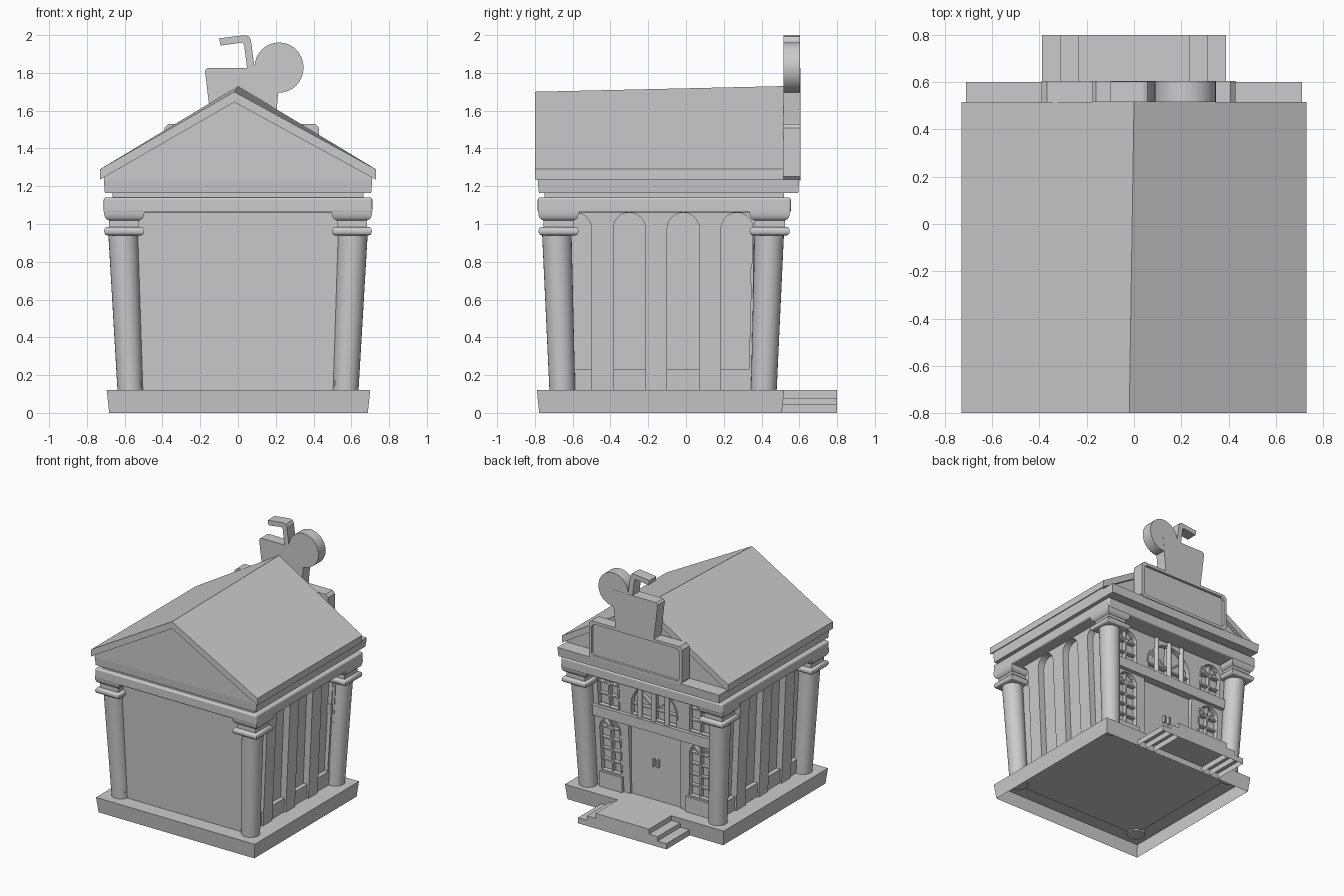
import bpy, bmesh, math
from mathutils import Vector

if "Cube" in bpy.data.objects:
    bpy.data.objects.remove(bpy.data.objects["Cube"])

FLOOR, CY = 0.12, -0.12          # floor level, centre of the building in y


def make(name, verts, faces, smooth=False, fix=True):
    me = bpy.data.meshes.new(name)
    me.from_pydata(verts, [], faces)
    if fix:
        bm = bmesh.new()
        bm.from_mesh(me)
        bmesh.ops.remove_doubles(bm, verts=bm.verts, dist=1e-5)
        bmesh.ops.recalc_face_normals(bm, faces=bm.faces)
        bm.to_mesh(me)
        bm.free()
    if smooth:
        me.shade_smooth()
        me.set_sharp_from_angle(angle=math.radians(35))
    ob = bpy.data.objects.new(name, me)
    bpy.context.collection.objects.link(ob)
    return ob


def flare(ob, kx=0.08, ky=0.0):
    """Lean a part outwards with height."""
    for v in ob.data.vertices:
        t = v.co.z - FLOOR
        v.co.x *= 1 + kx * t
        v.co.y = CY + (v.co.y - CY) * (1 + ky * t)
    return ob


def box(name, x0, x1, y0, y1, z0, z1, grow=0.0, hollow=False, bevel=0.0):
    """Box whose bottom is smaller by grow; hollow leaves the bottom open."""
    g = grow
    v = [(x0+g, y0+g, z0), (x1-g, y0+g, z0), (x1-g, y1-g, z0), (x0+g, y1-g, z0),
         (x0, y0, z1), (x1, y0, z1), (x1, y1, z1), (x0, y1, z1)]
    f = [(4, 5, 6, 7), (0, 1, 5, 4), (1, 2, 6, 5), (2, 3, 7, 6), (3, 0, 4, 7)]
    ob = make(name, v, f if hollow else f + [(3, 2, 1, 0)], fix=False)
    if bevel:
        m = ob.modifiers.new("round", 'BEVEL')
        m.width, m.segments, m.harden_normals = bevel, 4, True
        ob.data.shade_smooth()
    return ob


def loft(name, a, ya, b, yb, smooth=False):
    """Join two xz profiles along y."""
    n = len(a)
    v = [(x, ya, z) for x, z in a] + [(x, yb, z) for x, z in b]
    f = [(i, (i+1) % n, n+(i+1) % n, n+i) for i in range(n)]
    return make(name, v, f + [tuple(range(n)), tuple(range(n, 2*n))], smooth)


def plate(name, loops, d0, d1, axis='y', smooth=False):
    """Flat outline with holes, thickened from d0 to d1 along an axis."""
    cu = bpy.data.curves.new(name, 'CURVE')
    cu.dimensions, cu.fill_mode = '2D', 'BOTH'
    cu.extrude = abs(d1 - d0) / 2
    for pts in loops:
        s = cu.splines.new('POLY')
        s.points.add(len(pts) - 1)
        for p, (u, v) in zip(s.points, pts):
            p.co = (u, v, 0, 1)
        s.use_cyclic_u = True
    tmp = bpy.data.objects.new("helper", cu)
    bpy.context.collection.objects.link(tmp)
    me = bpy.data.meshes.new_from_object(tmp.evaluated_get(bpy.context.evaluated_depsgraph_get()))
    mid = (d0 + d1) / 2
    co = [v.co for v in me.vertices]
    verts = [(c.x, mid + c.z, c.y) if axis == 'y' else (mid + c.z, c.x, c.y) for c in co]
    faces = [tuple(p.vertices) for p in me.polygons]
    bpy.data.objects.remove(tmp)
    bpy.data.curves.remove(cu)
    bpy.data.meshes.remove(me)
    return make(name, verts, faces, smooth)


def rect(u0, u1, v0, v1, c=0.0):
    if not c:
        return [(u0, v0), (u1, v0), (u1, v1), (u0, v1)]
    return [(u0+c, v0), (u1-c, v0), (u1, v0+c), (u1, v1-c),
            (u1-c, v1), (u0+c, v1), (u0, v1-c), (u0, v0+c)]


def arch(c, r, z0, z1, n=12):
    """Round-headed opening, apex at z1."""
    return [(c-r, z0), (c+r, z0)] + [(c + r*math.cos(math.pi*i/n),
            z1 - r + r*math.sin(math.pi*i/n)) for i in range(n + 1)]


def lathe(name, prof, n, cx, cy):
    """Turned part; n = 4 gives a square section."""
    k, off = (math.sqrt(2), math.pi/4) if n == 4 else (1, 0)
    v, f = [], []
    for j, (r, z) in enumerate(prof):
        for i in range(n):
            a = off + 2*math.pi*i/n
            v.append((cx + k*r*math.cos(a), cy + k*r*math.sin(a), z))
    for j in range(len(prof) - 1):
        f += [(j*n+i, j*n+(i+1) % n, (j+1)*n+(i+1) % n, (j+1)*n+i) for i in range(n)]
    m = len(prof) * n
    return make(name, v, f + [tuple(range(n)), tuple(range(m-n, m))], True)


# Base and side-stepped landing, open underneath
box("base", -0.695, 0.70, -0.79, 0.52, 0, FLOOR, 0.013, True)
for i, (w, h) in enumerate([(0.235, 0.12), (0.31, 0.08), (0.388, 0.045)]):
    box(f"step_{i}", -w, w, 0.51, 0.80, 0, h, 0, True)

# Body core
flare(box("body", -0.52, 0.52, -0.67, 0.335, 0.11, 1.07), 0.08, 0.06)

# Side walls with arched niches and sills
centres = [-0.585, -0.30, -0.015, 0.27]
for s in (-1, 1):
    flare(plate("side_wall", [rect(-0.69, 0.375, 0.11, 1.075)] +
                [arch(c, 0.085, 0.117, 1.06) for c in centres], s*0.51, s*0.57, 'x', True))
    for c in centres:
        x0, x1 = sorted((s*0.50, s*0.555))
        flare(box("niche_sill", x0, x1, c-0.085, c+0.085, 0.11, 0.23))

# Facade wall with door and window openings
windows = [(c, 0.095, z0, z1) for c in (-0.38, 0.38) for z0, z1 in ((0.24, 0.685), (0.76, 1.04))]
windows.append((0, 0.20, 0.76, 1.045))
flare(plate("facade", [rect(-0.55, 0.55, 0.11, 1.07), rect(-0.22, 0.22, 0.117, 0.69)] +
            [arch(*w) for w in windows], 0.33, 0.38, 'y', True), 0.08, 0.06)
for c, r, z0, z1 in windows:
    zs = z1 - r
    parts = [plate("window_frame", [arch(c, r, z0, z1), arch(c, r-0.012, z0+0.012, z1-0.012)],
                   0.345, 0.384, 'y', True)]
    parts.append(box("window_mullion", c-0.006, c+0.006, 0.33, 0.367, z0, z1-0.01))
    rows = max(1, round((zs - z0) / 0.1))
    for i in range(1, rows + 1):
        z = z0 + (zs - z0) * i / rows
        parts.append(box("window_bar", c-r+0.01, c+r-0.01, 0.33, 0.365, z-0.006, z+0.006))
    for a in (math.radians(40), math.radians(140)):      # fan bars
        d = Vector((math.cos(a), math.sin(a)))
        p = Vector((-d.y, d.x)) * 0.006
        o, e = Vector((c, zs)), Vector((c, zs)) + d * (r - 0.01)
        parts.append(plate("window_fan_bar", [[o-p, e-p, e+p, o+p]], 0.33, 0.365))
    for ob in parts:
        flare(ob, 0.08, 0.06)
for c in (-0.38, 0.38):
    box("window_plinth", c-0.1, c+0.1, 0.35, 0.405, 0.115, 0.24)

# Door, handles, beam and upper pillars
box("door", -0.225, 0.225, 0.33, 0.365, 0.115, 0.70)
for s in (-1, 1):
    box("door_handle", s*0.02-0.008, s*0.02+0.008, 0.36, 0.39, 0.39, 0.45, 0, False, 0.005)
box("facade_beam", -0.58, 0.58, 0.34, 0.43, 0.685, 0.765)
for x in (-0.12, 0, 0.12):
    lathe("upper_pillar", [(0.02, 0.76), (0.02, 1.07)], 12, x, 0.405)

# Corner columns with square rings and capitals
ring = [(0.09 + 0.016*math.cos(math.radians(a)), 0.9625 + 0.0225*math.sin(math.radians(a)))
        for a in range(-90, 91, 30)]
cap = [(0.08, 0.98), (0.08, 1.018)] + [(0.083 + 0.025*math.sin(math.radians(a)),
       1.07 - 0.05*math.cos(math.radians(a))) for a in range(30, 91, 15)] + [(0.108, 1.08)]
for s in (-1, 1):
    for yb, yt in ((-0.655, -0.675), (0.412, 0.443)):
        flare(lathe("column", [(0.068, 0.10), (0.074, 0.95)], 28, s*0.57, yb), 0.08, 0.065)
        lathe("column_ring", ring, 4, s*0.603, yt)
        lathe("column_capital", cap, 4, s*0.603, yt)

# Entablature
box("entablature", -0.711, 0.711, -0.785, 0.555, 1.06, 1.14, 0, False, 0.012)
box("entablature_neck", -0.665, 0.665, -0.75, 0.52, 1.13, 1.175)
box("cornice", -0.711, 0.711, -0.785, 0.60, 1.165, 1.235, 0.006)

# Roof, ridge slightly lower and off centre at the plain end
def chevron(px, pz):
    return [(-0.73, 1.235), (-0.73, 1.29), (px, pz), (0.73, 1.29), (0.73, 1.235), (px, pz-0.055)]
loft("roof", chevron(-0.02, 1.70), -0.80, chevron(0, 1.73), 0.515, True)
gable = [(-0.71, 1.23), (0.71, 1.23), (0.71, 1.262)]
loft("gable", gable + [(-0.02, 1.66), (-0.71, 1.262)], -0.785,
     gable + [(0, 1.69), (-0.71, 1.262)], 0.485)

# Blank sign board with raised rim
board = rect(-0.39, 0.43, 1.23, 1.53, 0.022)
plate("sign_board", [board], 0.514, 0.585)
plate("sign_rim", [board, rect(-0.367, 0.407, 1.253, 1.507, 0.022)], 0.575, 0.605)

# Cup, fruit slice and straw above the sign
plate("cup", [[(-0.14, 1.525), (0.197, 1.525), (0.212, 1.68), (0.225, 1.825),
               (-0.16, 1.825), (-0.175, 1.81)]], 0.515, 0.605)
plate("fruit_slice", [[(0.217 + 0.13*math.cos(math.tau*i/32), 1.828 + 0.133*math.sin(math.tau*i/32))
                       for i in range(32)]], 0.515, 0.604, 'y', True)
plate("straw", [[(0.05, 1.81), (0.09, 1.81), (0.068, 1.975), (0.058, 1.993), (0.04, 2.0),
                 (-0.10, 1.983), (-0.092, 1.945), (0.022, 1.96), (0.032, 1.95)]], 0.515, 0.603)
